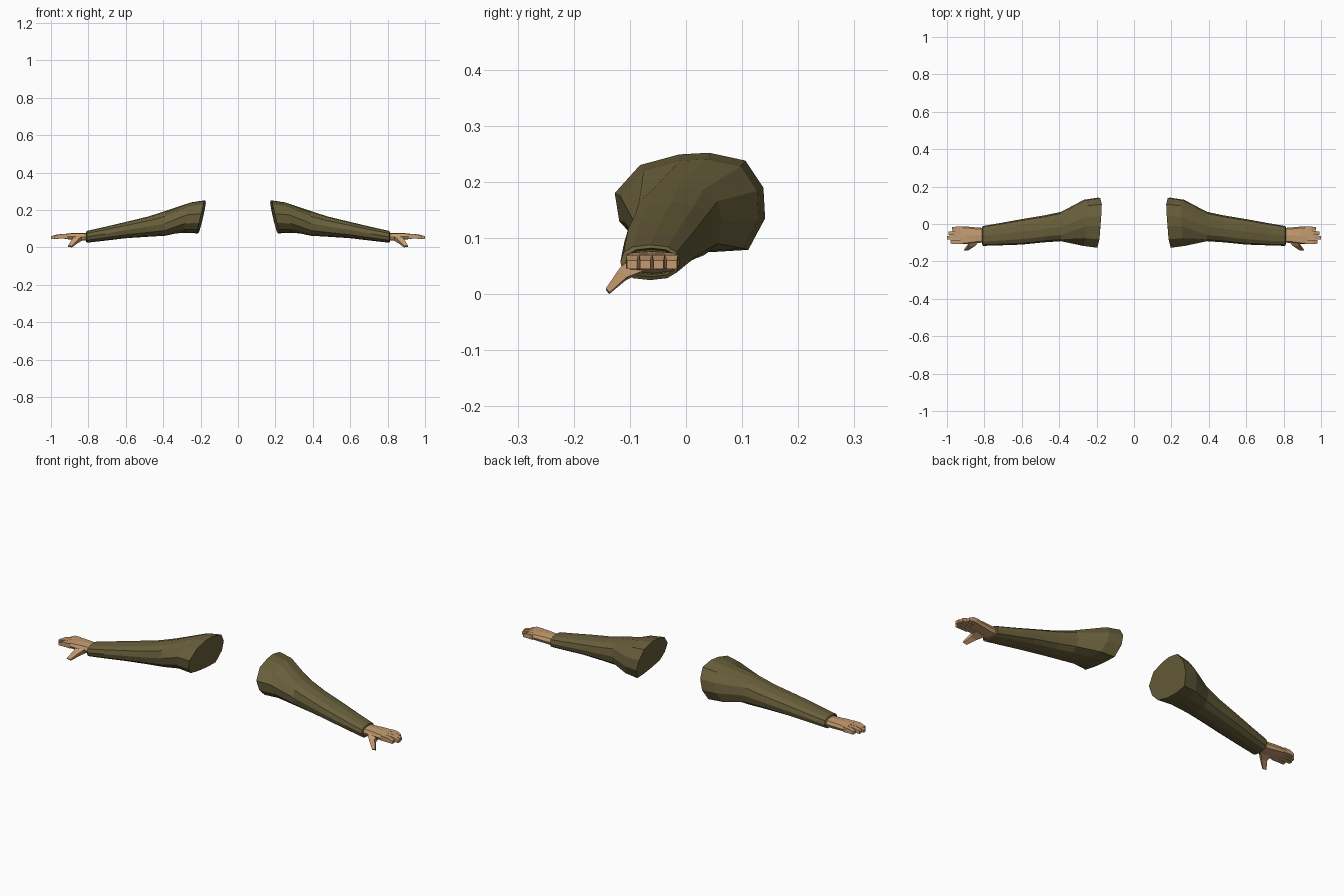
import bpy, bmesh, math

if "Cube" in bpy.data.objects:
    bpy.data.objects.remove(bpy.data.objects["Cube"])


def material(name, color):
    m = bpy.data.materials.new(name)
    m.diffuse_color = (*color, 1)
    m.use_nodes = True
    m.node_tree.nodes["Principled BSDF"].inputs["Base Color"].default_value = m.diffuse_color
    return m


olive = material("olive cloth", (0.14, 0.115, 0.044))
skin = material("skin", (0.56, 0.33, 0.16))


def loft(name, rings, mat):
    """Skin a list of equal-length point rings, cap both ends, mirror to the other arm."""
    bm = bmesh.new()
    rows = [[bm.verts.new(p) for p in ring] for ring in rings]
    n = len(rows[0])
    for a, b in zip(rows, rows[1:]):
        for i in range(n):
            j = (i + 1) % n
            bm.faces.new((a[i], a[j], b[j], b[i]))
    bm.faces.new(rows[0])
    bm.faces.new(rows[-1][::-1])
    bmesh.ops.recalc_face_normals(bm, faces=bm.faces)
    mesh = bpy.data.meshes.new(name)
    bm.to_mesh(mesh)
    bm.free()
    mesh.materials.append(mat)
    ob = bpy.data.objects.new(name, mesh)
    bpy.context.collection.objects.link(ob)
    mod = ob.modifiers.new("other side", 'MIRROR')
    mod.use_mirror_merge = False
    return ob


def oval(x, y0, y1, z0, z1, n=12, power=0.8):
    """Rounded-box ring across the arm, starting at the back and going over the top."""
    pts = []
    for k in range(n):
        a = 2 * math.pi * k / n
        c, s = math.cos(a), math.sin(a)
        c = math.copysign(abs(c) ** power, c)
        s = math.copysign(abs(s) ** power, s)
        pts.append((x, (y0 + y1) / 2 + c * (y1 - y0) / 2,
                    (z0 + z1) / 2 + s * (z1 - z0) / 2))
    return pts


def box_ring(x, y0, y1, z0, z1):
    return [(x, y0, z0), (x, y1, z0), (x, y1, z1), (x, y0, z1)]


# Sleeve: slanted shoulder opening tapering to the cuff
shoulder = [(0.143, 0.135), (0.140, 0.19), (0.108, 0.238), (0.043, 0.252),
            (-0.01, 0.249), (-0.08, 0.23), (-0.125, 0.18), (-0.117, 0.13),
            (-0.085, 0.095), (-0.02, 0.08), (0.05, 0.075), (0.113, 0.079)]


def shoulder_ring(offset, shrink, drop):
    return [(0.18 + offset + 0.235 * (0.25 - z) - 0.1 * max(y, 0),
             y * shrink - 0.002, 0.16 + (z - 0.16) * shrink - drop)
            for y, z in shoulder]


sleeve = [shoulder_ring(0, 1, 0),
          shoulder_ring(0.075, 0.92, 0.004),
          oval(0.39, -0.092, 0.065, 0.062, 0.194),
          oval(0.48, -0.098, 0.046, 0.057, 0.165),
          oval(0.60, -0.110, 0.026, 0.049, 0.136),
          oval(0.71, -0.114, 0.006, 0.036, 0.110),
          oval(0.808, -0.117, -0.011, 0.025, 0.088),
          oval(0.812, -0.108, -0.017, 0.031, 0.082),
          oval(0.795, -0.104, -0.020, 0.035, 0.079)]
loft("sleeve", sleeve, olive)

# Palm: wrist widening to the knuckles
palm = [oval(0.79, -0.098, -0.022, 0.036, 0.076, 8, 0.6),
        oval(0.845, -0.102, -0.018, 0.037, 0.077, 8, 0.6),
        oval(0.89, -0.108, -0.014, 0.042, 0.076, 8, 0.5),
        oval(0.928, -0.108, -0.013, 0.045, 0.072, 8, 0.4)]
loft("palm", palm, skin)

# Four fingers, each with a knuckle bend and a narrower tip
for i, (name, tip) in enumerate([("index_finger", 0.982), ("middle_finger", 1.0),
                                 ("ring_finger", 0.993), ("little_finger", 0.972)]):
    y = -0.096 + 0.0235 * i
    w = 0.0113
    mid = 0.92 + (tip - 0.92) * 0.55
    loft(name, [box_ring(0.915, y - w, y + w, 0.046, 0.071),
                box_ring(mid, y - w, y + w, 0.047, 0.070),
                box_ring(tip, y - w * 0.8, y + w * 0.8, 0.045, 0.060)], skin)

# Thumb: angled forward and down from the side of the palm
thumb = [[(0.822, -0.075, 0.042), (0.885, -0.075, 0.042),
          (0.885, -0.088, 0.070), (0.822, -0.088, 0.070)],
         [(0.855, -0.108, 0.024), (0.887, -0.106, 0.030),
          (0.885, -0.117, 0.048), (0.850, -0.118, 0.046)],
         [(0.888, -0.137, 0.000), (0.908, -0.136, 0.003),
          (0.908, -0.143, 0.010), (0.888, -0.143, 0.008)]]
loft("thumb", thumb, skin)
